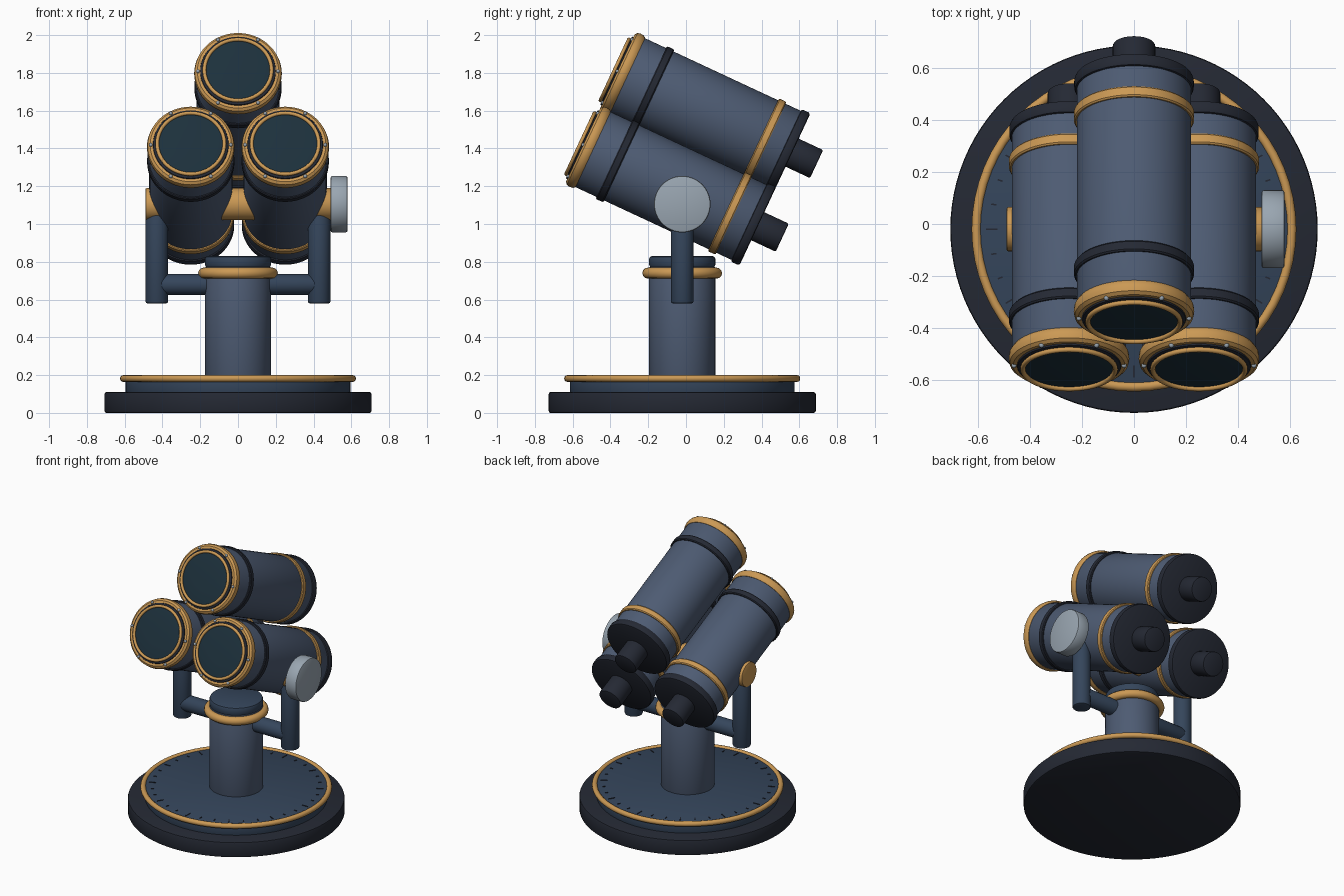
import bpy, bmesh, math
from mathutils import Matrix, Vector

if "Cube" in bpy.data.objects:
    bpy.data.objects.remove(bpy.data.objects["Cube"])

def mat(name, r, g, b):
    m = bpy.data.materials.new(name)
    m.diffuse_color = (r, g, b, 1)
    m.use_nodes = True
    m.node_tree.nodes["Principled BSDF"].inputs["Base Color"].default_value = m.diffuse_color
    return m

BLUE = mat("slate_blue", 0.075, 0.105, 0.17)
NAVY = mat("deep_blue", 0.035, 0.06, 0.105)
DARK = mat("charcoal", 0.018, 0.022, 0.034)
GOLD = mat("brass", 0.60, 0.32, 0.09)
GLASS = mat("lens_glass", 0.012, 0.03, 0.045)
STEEL = mat("steel", 0.32, 0.38, 0.44)
CY = -0.02

def lathe(name, profile, material, matrix, segs=64, closed=False):
    """Revolve (radius, height) points about local z."""
    bm = bmesh.new()
    rings = []
    for r, h in profile:
        if r < 1e-6:
            rings.append([bm.verts.new((0, 0, h))])
        else:
            rings.append([bm.verts.new((r * math.cos(2 * math.pi * i / segs),
                                        r * math.sin(2 * math.pi * i / segs), h)) for i in range(segs)])
    pairs = list(zip(rings, rings[1:])) + ([(rings[-1], rings[0])] if closed else [])
    for a, b in pairs:
        for i in range(segs):
            j = (i + 1) % segs
            if len(a) == 1:
                bm.faces.new((a[0], b[j], b[i]))
            elif len(b) == 1:
                bm.faces.new((a[i], a[j], b[0]))
            else:
                bm.faces.new((a[i], a[j], b[j], b[i]))
    bmesh.ops.recalc_face_normals(bm, faces=bm.faces)
    return finish(name, bm, material, matrix)

def finish(name, bm, material, matrix):
    me = bpy.data.meshes.new(name)
    bm.to_mesh(me)
    bm.free()
    ob = bpy.data.objects.new(name, me)
    bpy.context.collection.objects.link(ob)
    ob.matrix_world = matrix
    me.materials.append(material)
    bpy.ops.object.select_all(action='DESELECT')
    ob.select_set(True)
    bpy.context.view_layer.objects.active = ob
    bpy.ops.object.shade_smooth_by_angle(angle=math.radians(35))
    return ob

def drum(name, r, h0, h1, material, matrix, bevel=0.008, segs=64):
    b = bevel
    return lathe(name, [(0, h0), (r - b, h0), (r - .3 * b, h0 + .3 * b), (r, h0 + b), (r, h1 - b),
                        (r - .3 * b, h1 - .3 * b), (r - b, h1), (0, h1)], material, matrix, segs)

def hoop(name, r, minor, h, material, matrix, stretch=1.0):
    pts = [(r + minor * math.cos(k * math.pi / 6), h + stretch * minor * math.sin(k * math.pi / 6))
           for k in range(12)]
    return lathe(name, pts, material, matrix, closed=True)

# base, dial and column
floor = Matrix.Translation((0, CY, 0))
drum("base_disc", 0.707, 0, 0.11, DARK, floor, 0.01, 96)
drum("dial_plate", 0.595, 0.10, 0.19, NAVY, floor, 0.006, 96)
hoop("dial_ring", 0.607, 0.018, 0.182, GOLD, floor)
drum("column", 0.175, 0.18, 0.775, BLUE, floor)
drum("column_cap", 0.175, 0.77, 0.83, NAVY, floor, 0.014)
hoop("column_collar", 0.182, 0.029, 0.74, GOLD, floor)

# dial tick marks
bm = bmesh.new()
for i in range(36):
    length = 0.045 if i % 3 == 0 else 0.02
    m = (floor @ Matrix.Rotation(math.radians(10 * i), 4, 'Z')
         @ Matrix.Translation((0.548, 0, 0.191)) @ Matrix.Diagonal((length, 0.006, 0.006, 1)))
    bmesh.ops.create_cube(bm, size=1, matrix=m)
finish("dial_ticks", bm, DARK, Matrix())

# yoke, pivot and knob
pivot = Vector((0, CY, 1.105))
along_x = Matrix.Rotation(math.pi / 2, 4, 'Y')
drum("yoke_crossbar", 0.055, -0.43, 0.43, NAVY, Matrix.Translation((0, CY, 0.68)) @ along_x, segs=32)
for side, x in (("left", -0.43), ("right", 0.43)):
    drum(f"yoke_post_{side}", 0.06, 0.58, 1.12, NAVY, Matrix.Translation((x, CY, 0)), 0.01, 32)
axle = Matrix.Translation(pivot) @ along_x
drum("pivot_axle", 0.085, -0.49, 0.495, GOLD, axle, 0.006, 48)
drum("side_knob", 0.15, 0.49, 0.58, STEEL, axle, 0.01)

# three tilted tubes: local z is forward, local y is up
tilt = Matrix.Translation(pivot) @ Matrix.Rotation(math.radians(65), 4, 'X')
for tag, x, up in (("left", -0.25, 0.063), ("right", 0.25, 0.063), ("top", 0, 0.493)):
    T = tilt @ Matrix.Translation((x, up, 0))
    drum(f"tube_{tag}", 0.22, -0.39, 0.585, BLUE, T)
    drum(f"rear_cap_{tag}", 0.23, -0.412, -0.36, DARK, T, 0.012)
    drum(f"eyepiece_{tag}", 0.082, -0.555, -0.40, DARK, T, 0.008, 40)
    for part, h, w, material in (("rear_band", -0.25, 0.022, GOLD), ("front_band", 0.405, 0.022, DARK)):
        lathe(f"{part}_{tag}", [(0.21, h - w), (0.226, h - w), (0.231, h - w + .006),
                                (0.231, h + w - .006), (0.226, h + w), (0.21, h + w)],
              material, T, closed=True)
    # front bezel, lens seat, lens and trim ring
    lathe(f"bezel_{tag}", [(0.19, 0.55), (0.222, 0.55), (0.23, 0.562), (0.232, 0.58), (0.228, 0.597),
                           (0.215, 0.608), (0.19, 0.608)], GOLD, T, closed=True)
    drum(f"lens_seat_{tag}", 0.2, 0.57, 0.616, DARK, T, 0.005)
    hoop(f"lens_trim_{tag}", 0.178, 0.01, 0.624, GOLD, T)
    lathe(f"lens_{tag}", [(0, 0.628), (0.08, 0.627), (0.14, 0.624), (0.172, 0.62), (0.172, 0.60), (0, 0.60)],
          GLASS, T)
    # bezel bolts
    bm = bmesh.new()
    for k in range(6):
        a = k * math.pi / 3
        bmesh.ops.create_uvsphere(bm, u_segments=12, v_segments=8, radius=0.01,
                                  matrix=Matrix.Translation((0.212 * math.cos(a), 0.212 * math.sin(a), 0.608)))
    finish(f"bezel_bolts_{tag}", bm, STEEL, T)
